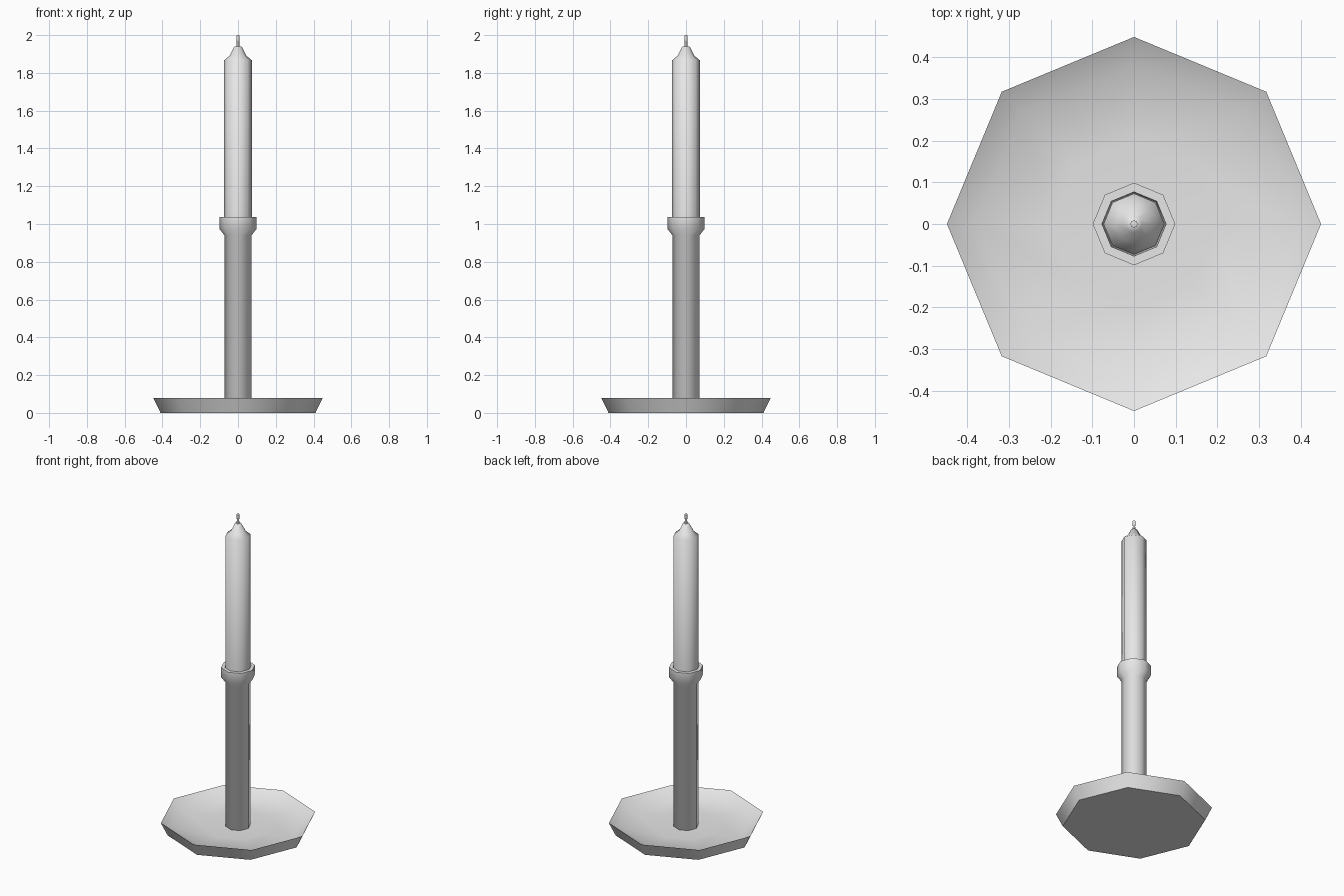
import bpy, bmesh, math

cube = bpy.data.objects.get("Cube")
if cube:
    bpy.data.objects.remove(cube, do_unlink=True)

grey = bpy.data.materials.new("plain_grey")
grey.use_nodes = True
colour = (0.8, 0.8, 0.8, 1)
grey.diffuse_color = colour
grey.node_tree.nodes["Principled BSDF"].inputs["Base Color"].default_value = colour


def lathe(name, profile, sides=8, angle=55):
    """Spin a (radius, height) profile around z; radius 0 makes a pole."""
    bm = bmesh.new()
    rings = []
    for r, z in profile:
        count = sides if r else 1
        rings.append([bm.verts.new((r * math.cos(math.tau * i / sides),
                                    r * math.sin(math.tau * i / sides), z))
                      for i in range(count)])
    for a, b in zip(rings, rings[1:]):
        for i in range(sides):
            j = (i + 1) % sides
            corners = [a[i % len(a)], a[j % len(a)], b[j % len(b)], b[i % len(b)]]
            bm.faces.new(list(dict.fromkeys(corners)))
    mesh = bpy.data.meshes.new(name)
    bm.to_mesh(mesh)
    bm.free()
    obj = bpy.data.objects.new(name, mesh)
    bpy.context.collection.objects.link(obj)
    mesh.materials.append(grey)
    bpy.ops.object.select_all(action='DESELECT')
    obj.select_set(True)
    bpy.context.view_layer.objects.active = obj
    bpy.ops.object.shade_smooth_by_angle(angle=math.radians(angle))


# Flared dish with a hollow that steepens towards the rim
lathe("dish", [
    (0, 0), (0.41, 0), (0.449, 0.08), (0.38, 0.042), (0.2, 0.031), (0, 0.028)])

# Stem, rooted in the dish, opening into a cup
lathe("stem_and_cup", [
    (0, 0.008), (0.05, 0.008), (0.072, 0.03),
    (0.072, 0.94), (0.099, 0.975), (0.099, 1.036),
    (0.077, 1.036), (0.074, 0.98), (0, 0.98)])

# Candle with a tapered shoulder
lathe("candle", [
    (0, 0.98), (0.073, 0.98), (0.073, 1.867), (0.045, 1.89),
    (0.02, 1.938), (0, 1.942)])

# Wick
lathe("wick", [
    (0, 1.93), (0.008, 1.93), (0.007, 1.965), (0.009, 1.98),
    (0.009, 1.998), (0, 2.0)])
